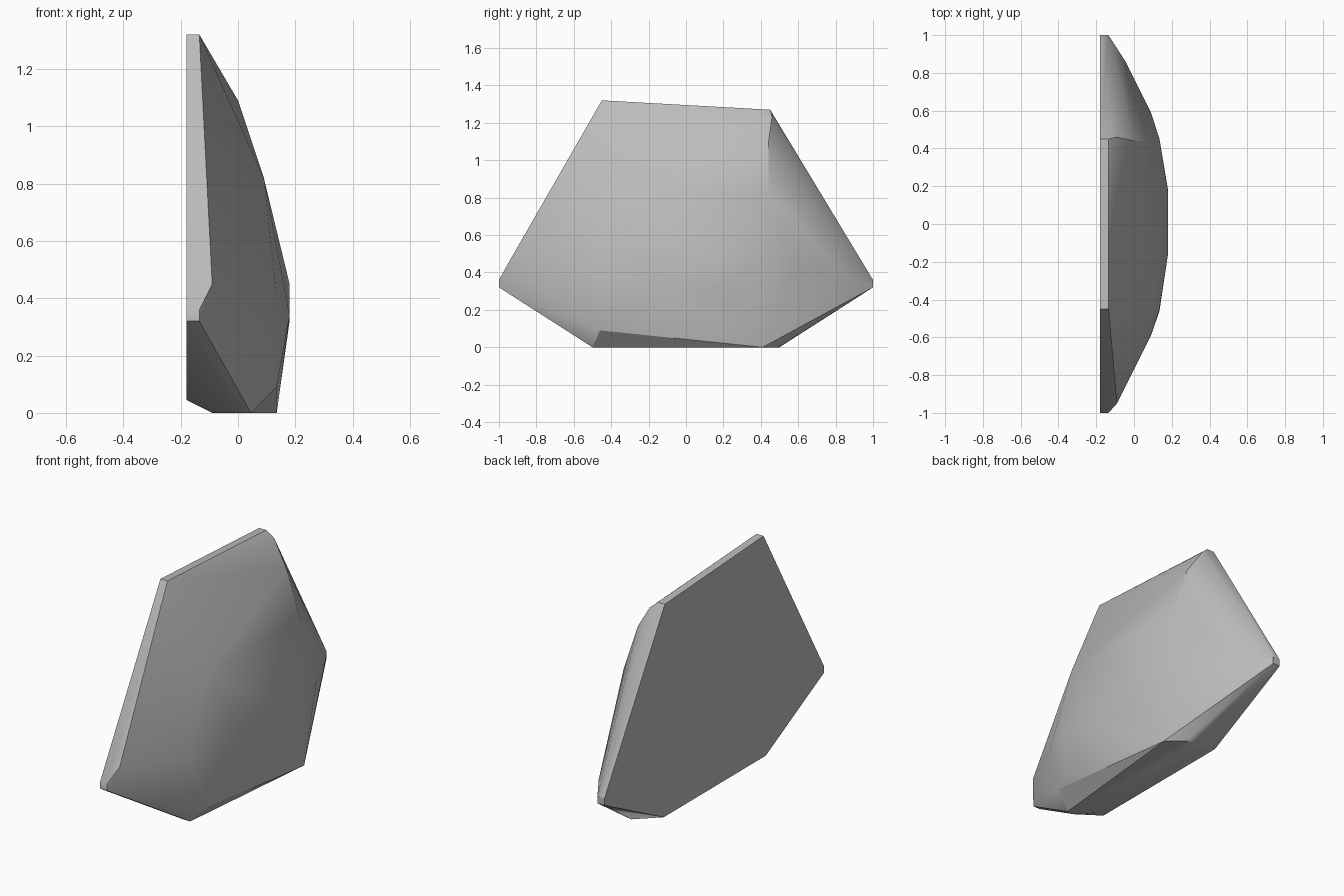
import bpy, bmesh, math

cube = bpy.data.objects.get("Cube")
if cube:
    bpy.data.objects.remove(cube)

grey = bpy.data.materials.new("stone grey")
grey.use_nodes = True
colour = (0.5, 0.5, 0.5, 1)
grey.diffuse_color = colour
grey.node_tree.nodes["Principled BSDF"].inputs["Base Color"].default_value = colour

BACK, RIM = -0.18, -0.135

# Flat back outline (y, z)
outline = [(-.45, 1.32), (.45, 1.27), (1, .36), (1, .32),
           (.46, .045), (-.47, .045), (-1, .32), (-1, .36)]
points = [(BACK, y, z) for y, z in outline]
# Thin rim, absent along the undercut base
points += [(RIM, y, z) for y, z in outline if z > .1]

# Bulging front face
points += [(-.09, -.95, .45), (.09, -.41, .82), (.09, -.59, .41), (.135, -.45, .41),
           (.18, -.16, .34), (.18, .18, .32), (.18, .17, .45),
           (0, .44, 1.09), (-.09, .46, 1.23), (.09, .44, .82), (.135, .45, .5),
           (.09, .59, .42), (-.045, .86, .38)]
# Base and chipped lower edge
points += [(-.09, -.4, 0), (-.09, .4, 0), (0, -.5, 0), (.045, -.5, 0),
           (0, .5, 0), (.045, .49, 0), (.135, .41, 0), (.135, -.46, .09)]

# Faceted stone body
bm = bmesh.new()
for p in points:
    bm.verts.new(p)
hull = bmesh.ops.convex_hull(bm, input=bm.verts)
loose = {v for v in hull["geom_interior"] + hull["geom_unused"]
         if isinstance(v, bmesh.types.BMVert)}
bmesh.ops.delete(bm, geom=list(loose), context='VERTS')
bmesh.ops.dissolve_limit(bm, angle_limit=math.radians(1),
                         verts=bm.verts, edges=bm.edges)
bmesh.ops.recalc_face_normals(bm, faces=bm.faces)
mesh = bpy.data.meshes.new("rock")
bm.to_mesh(mesh)
bm.free()
mesh.materials.append(grey)

rock = bpy.data.objects.new("rock", mesh)
bpy.context.collection.objects.link(rock)
bpy.context.view_layer.objects.active = rock
rock.select_set(True)
bpy.ops.object.shade_smooth_by_angle(angle=math.radians(30))
